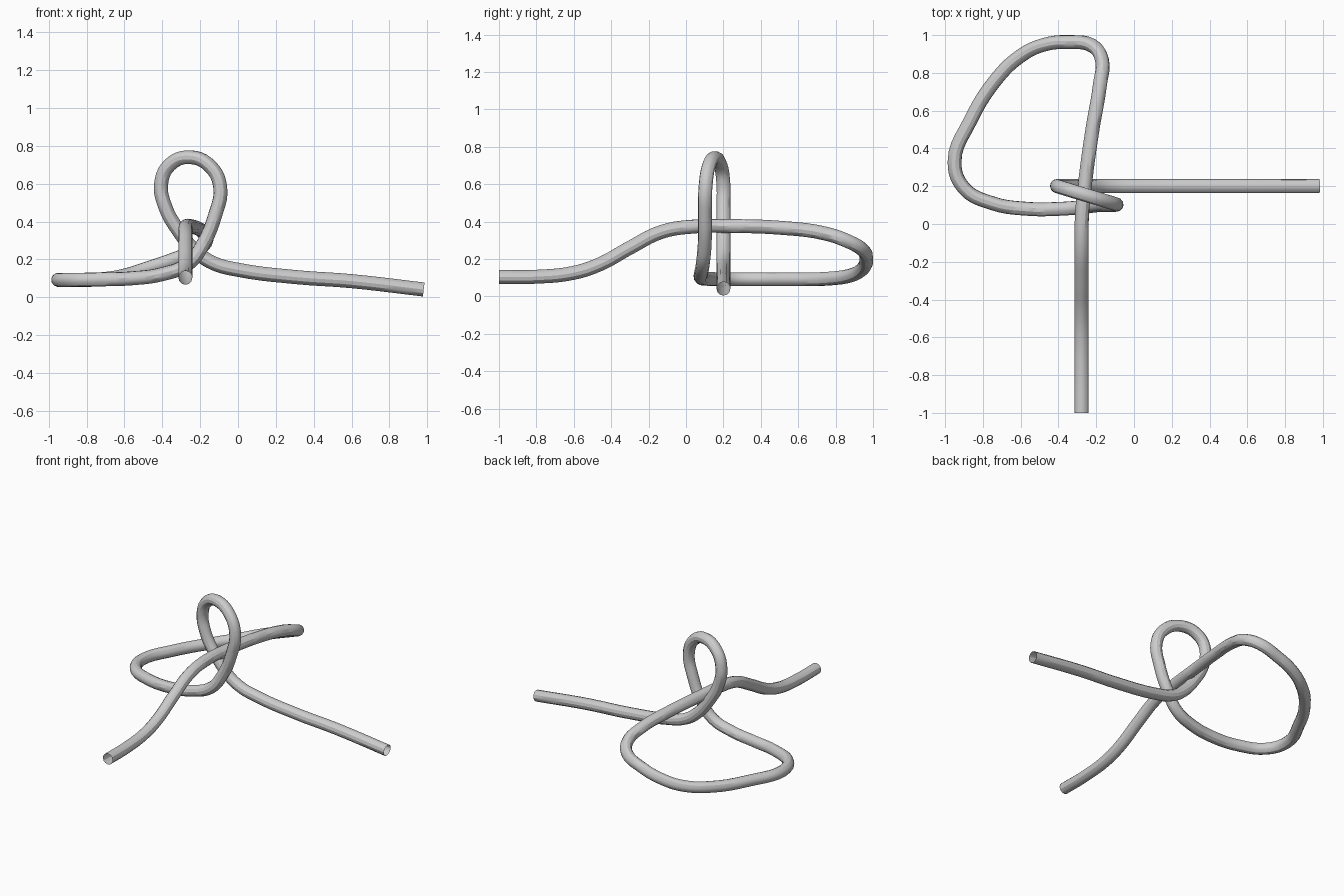
import bpy

RADIUS = 0.037

# Centre line of the rope, from the right end to the front end
PATH = [
    (0.981, 0.2, 0.041), (0.6, 0.2, 0.085), (0.3, 0.2, 0.107), (0.0, 0.2, 0.145),
    (-0.13, 0.2, 0.18), (-0.22, 0.2, 0.24),
    # upright loop
    (-0.32, 0.2, 0.36), (-0.385, 0.2, 0.48), (-0.406, 0.2, 0.6),
    (-0.36, 0.185, 0.7), (-0.255, 0.153, 0.74), (-0.145, 0.12, 0.69),
    (-0.094, 0.104, 0.58), (-0.122, 0.101, 0.43), (-0.185, 0.1, 0.28),
    (-0.265, 0.09, 0.175), (-0.4, 0.08, 0.122),
    # flat loop
    (-0.56, 0.08, 0.1), (-0.75, 0.11, 0.094), (-0.9, 0.19, 0.092),
    (-0.95, 0.33, 0.092), (-0.87, 0.54, 0.092), (-0.73, 0.765, 0.095),
    (-0.6, 0.89, 0.115), (-0.48, 0.948, 0.152), (-0.34, 0.963, 0.2),
    (-0.22, 0.943, 0.25), (-0.17, 0.87, 0.293), (-0.18, 0.74, 0.337),
    (-0.22, 0.5, 0.367), (-0.255, 0.25, 0.376), (-0.275, 0.05, 0.374),
    # front tail
    (-0.278, -0.13, 0.345), (-0.278, -0.3, 0.26), (-0.278, -0.46, 0.172),
    (-0.278, -0.6, 0.126), (-0.278, -0.8, 0.105), (-0.278, -1.0, 0.104),
]

# Open-ended tube swept along the path
curve = bpy.data.curves.new("rope", "CURVE")
curve.dimensions = "3D"
curve.bevel_depth = RADIUS
curve.bevel_resolution = 4
curve.resolution_u = 5
curve.use_fill_caps = False
spline = curve.splines.new("BEZIER")
spline.bezier_points.add(len(PATH) - 1)
for point, co in zip(spline.bezier_points, PATH):
    point.co = co
    point.handle_left_type = point.handle_right_type = "AUTO"

grey = bpy.data.materials.new("light grey")
grey.diffuse_color = (0.6, 0.6, 0.6, 1)
curve.materials.append(grey)

rope = bpy.data.objects.new("rope", curve)
bpy.context.collection.objects.link(rope)
bpy.context.view_layer.objects.active = rope
rope.select_set(True)
bpy.ops.object.convert(target="MESH")
bpy.ops.object.shade_smooth_by_angle()
